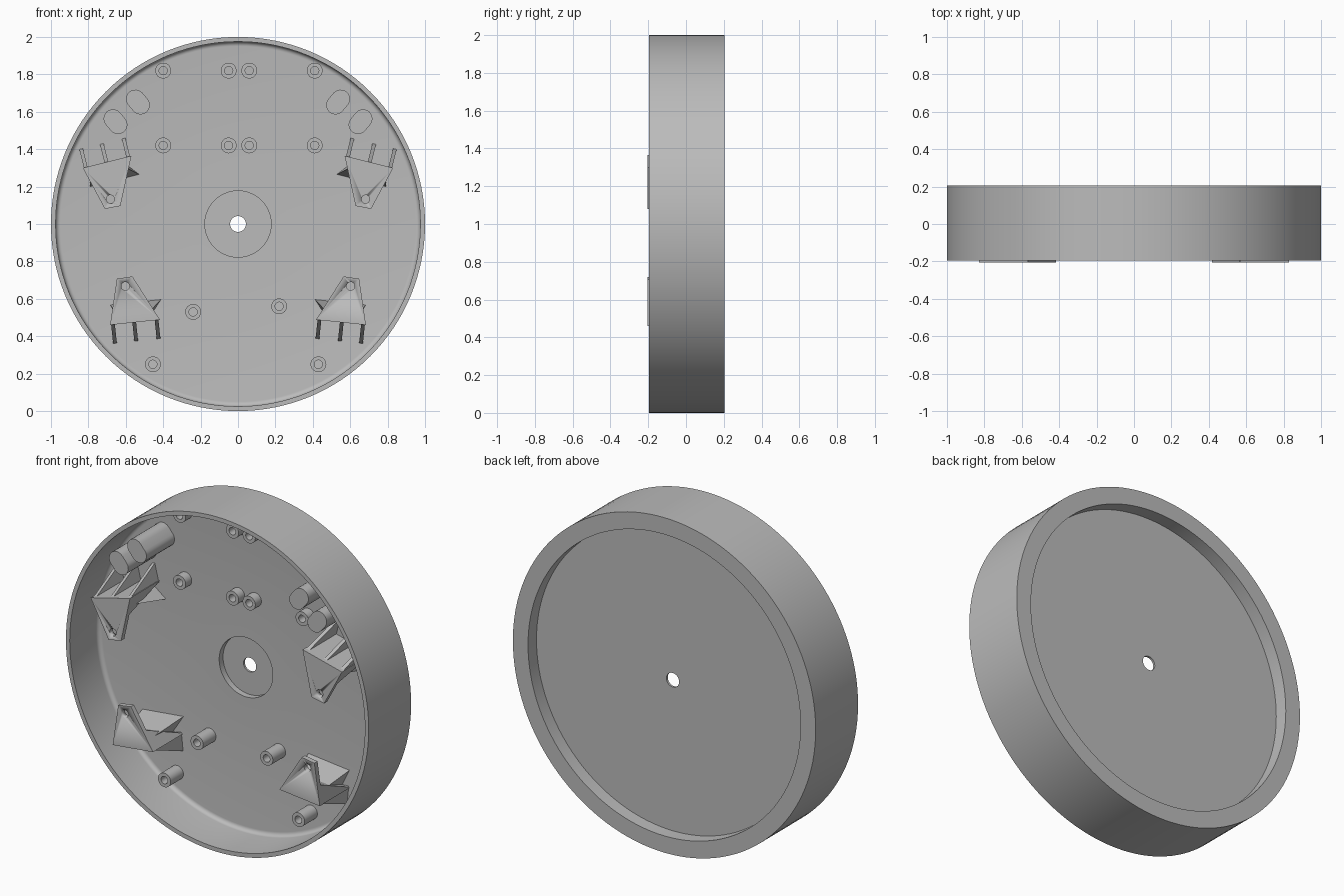
import bpy, bmesh, math
from mathutils import Vector

cube = bpy.data.objects.get("Cube")
if cube:
    bpy.data.objects.remove(cube, do_unlink=True)

grey = bpy.data.materials.new("plain grey")
grey.use_nodes = True
COLOUR = (0.5, 0.5, 0.5, 1)
grey.diffuse_color = COLOUR
grey.node_tree.nodes["Principled BSDF"].inputs["Base Color"].default_value = COLOUR

FLOOR = 0.075     # front face of the disc floor
SINK = 0.09       # feet of fittings sit slightly inside the floor
FRONT = -0.205    # front face of the bracket plates


def finish(name, bm, smooth=True):
    bmesh.ops.recalc_face_normals(bm, faces=bm.faces)
    mesh = bpy.data.meshes.new(name)
    bm.to_mesh(mesh)
    bm.free()
    mesh.materials.append(grey)
    obj = bpy.data.objects.new(name, mesh)
    bpy.context.collection.objects.link(obj)
    if smooth:
        bpy.ops.object.select_all(action='DESELECT')
        obj.select_set(True)
        bpy.context.view_layer.objects.active = obj
        bpy.ops.object.shade_smooth_by_angle(angle=math.radians(30))
    return obj


def lathe(name, profile, x, z, sides):
    """Turn a closed (radius, y) profile about the y direction."""
    bm = bmesh.new()
    rings = []
    for i in range(sides):
        a = math.tau * i / sides
        rings.append([bm.verts.new((x + r * math.cos(a), y, z + r * math.sin(a)))
                      for r, y in profile])
    n = len(profile)
    for i in range(sides):
        p, q = rings[i], rings[(i + 1) % sides]
        for j in range(n):
            k = (j + 1) % n
            bm.faces.new((p[j], p[k], q[k], q[j]))
    return finish(name, bm)


def prism(name, outline, y0, y1):
    """Extrude an (x, z) outline along y."""
    bm = bmesh.new()
    a = [bm.verts.new((x, y0, z)) for x, z in outline]
    b = [bm.verts.new((x, y1, z)) for x, z in outline]
    bm.faces.new(a)
    bm.faces.new(b)
    for i in range(len(a)):
        k = (i + 1) % len(a)
        bm.faces.new((a[i], a[k], b[k], b[i]))
    return finish(name, bm)


def hull(name, points):
    bm = bmesh.new()
    for p in points:
        bm.verts.new(p)
    res = bmesh.ops.convex_hull(bm, input=bm.verts)
    junk = {v for v in res["geom_interior"] if isinstance(v, bmesh.types.BMVert)}
    bmesh.ops.delete(bm, geom=list(junk), context='VERTS')
    bmesh.ops.dissolve_limit(bm, angle_limit=0.01, verts=bm.verts, edges=bm.edges)
    return finish(name, bm, smooth=False)


# Dished disc: outer wall, filleted front floor, hub recess, shallow back recess
R = 0.025
fillet = [(0.95 + R * math.cos(t), FLOOR - R + R * math.sin(t))
          for t in (math.pi / 2 * i / 6 for i in range(7))]
lathe("dished_disc",
      [(1, 0.205), (1, -0.195), (0.975, -0.195)] + fillet +
      [(0.177, FLOOR), (0.177, 0.112), (0.042, 0.112), (0.042, 0.125),
       (0.9, 0.125), (0.9, 0.205)], 0, 1, 128)


# Hollow screw posts
def post(name, x, z, tip):
    lathe(name, [(0.042, SINK), (0.042, tip), (0.022, tip), (0.022, SINK)], x, z, 32)


for x in (-0.4, -0.05, 0.06, 0.41):
    for z in (1.42, 1.82):
        post("short_post", x, z, 0.018)
for x, z in ((-0.24, 0.53), (0.22, 0.56), (-0.455, 0.25), (0.43, 0.25)):
    post("tall_post", x, z, -0.045)


# Oblong pegs, pointing outward from the hub
def peg(name, x, z, angle):
    outline = []
    for i in range(26):
        end = 1 if i < 13 else -1
        t = math.pi * ((i % 13) / 12 - 0.5) + (0 if end > 0 else math.pi)
        u = end * 0.021 + 0.05 * math.cos(t)
        v = 0.05 * math.sin(t)
        outline.append((x + u * math.cos(angle) - v * math.sin(angle),
                        z + u * math.sin(angle) + v * math.cos(angle)))
    prism(name, outline, -0.19, SINK)


for side in (-1, 1):
    for x, z in ((0.535, 1.652), (0.655, 1.547)):
        tilt = math.radians(50)
        peg("oblong_peg", side * x, z, tilt if side > 0 else math.pi - tilt)


# Corner brackets: u runs along the wide edge, n runs toward the narrow end
def bracket(name, side, corner, angle, flip):
    ca, sa = math.cos(angle), math.sin(angle)

    def at(u, n, y):
        n *= flip
        return Vector((side * (corner[0] + u * ca - n * sa), y,
                       corner[1] + u * sa + n * ca))

    # Front plate with a screw hole
    plate = prism(name + "_plate",
                  [at(u, n, 0).xz for u, n in ((0, 0), (0.268, 0), (0.146, 0.246), (0.062, 0.242))],
                  FRONT, FRONT + 0.03)
    c = at(0.103, 0.198, 0)
    circle = [(c.x + 0.022 * math.cos(math.tau * i / 24), c.z + 0.022 * math.sin(math.tau * i / 24))
              for i in range(24)]
    cutter = prism(name + "_hole_cutter", circle, -0.3, 0)
    cutter.hide_render = True
    cutter.hide_set(True)
    cut = plate.modifiers.new("screw hole", 'BOOLEAN')
    cut.object = cutter
    cut.solver = 'EXACT'
    # Apply the cut so that the helper can be removed
    done = bpy.data.meshes.new_from_object(
        plate.evaluated_get(bpy.context.evaluated_depsgraph_get()))
    plate.modifiers.clear()
    plate.data = done
    bpy.data.objects.remove(cutter, do_unlink=True)

    back = FRONT + 0.025
    # Wedge carrying the plate
    hull(name + "_wedge",
         [at(0.002, 0, back), at(0.266, 0, back), at(0.21, 0.11, back), at(0.03, 0.11, back),
          at(0.002, 0, SINK), at(0.266, 0, SINK)])
    # Flared ramp rising toward the floor
    hull(name + "_ramp",
         [at(0.01, 0.11, SINK), at(0.288, 0.11, SINK), at(0.22, 0.05, back), at(0.04, 0.05, back),
          at(0.05, 0, SINK), at(0.2, 0, SINK)])
    # Triangular ribs along the wide edge
    for u in (0.016, 0.13, 0.25):
        hull(name + "_rib",
             [at(u + w, n, y) for w in (-0.01, 0.01)
              for n, y in ((0.01, back), (0, back), (-0.1, FLOOR), (-0.1, SINK), (0.01, SINK))])


for side, label in ((1, "right_hand"), (-1, "left_hand")):
    bracket(label + "_upper_bracket", -side, (-0.83, 1.30), math.radians(14), -1)
    bracket(label + "_lower_bracket", -side, (-0.684, 0.46), math.radians(6), 1)
